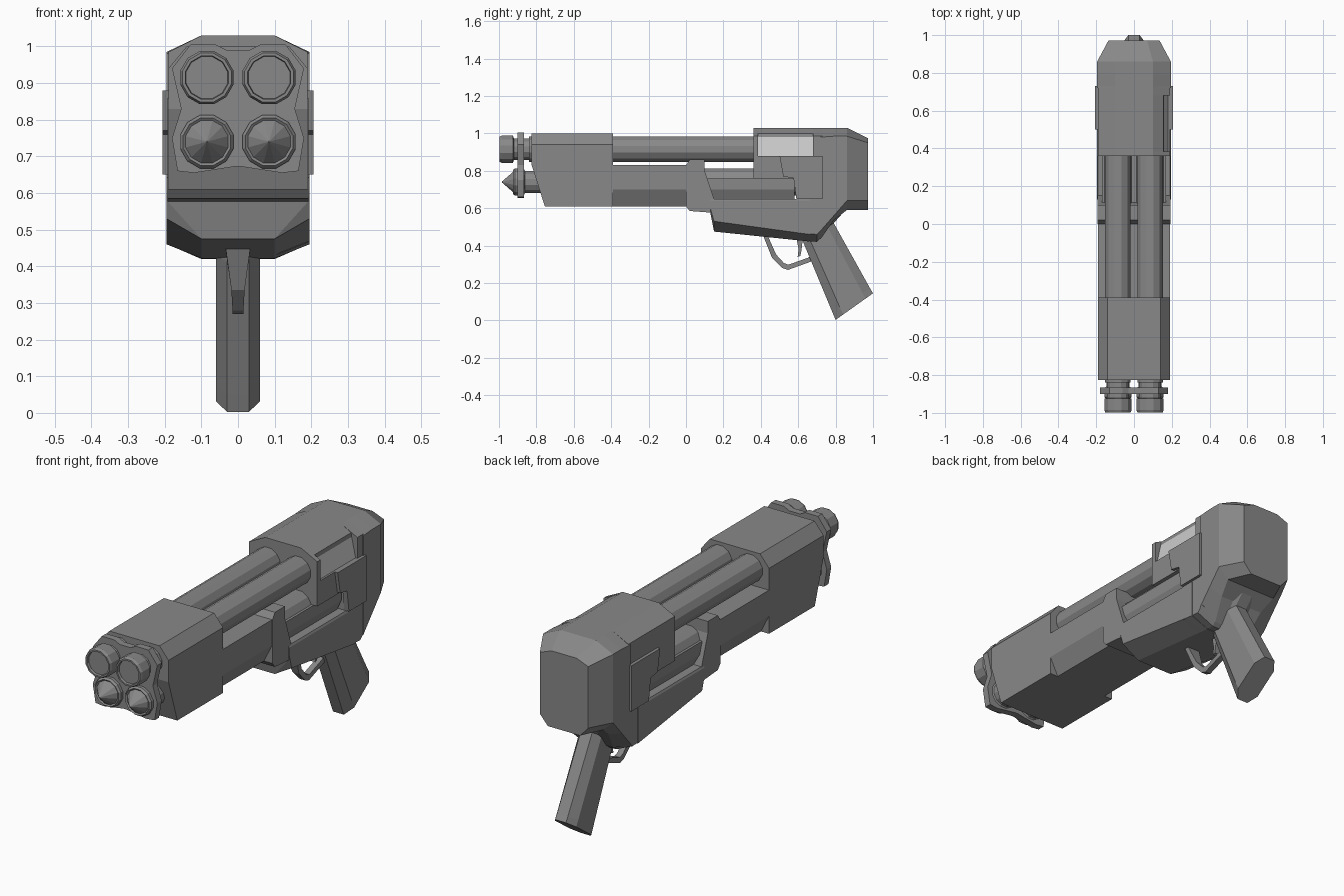
import bpy, bmesh, math
from mathutils import Vector

cube = bpy.data.objects.get("Cube")
if cube:
    bpy.data.objects.remove(cube, do_unlink=True)


def material(name, value):
    m = bpy.data.materials.new(name)
    m.use_nodes = True
    col = (value, value, value, 1)
    m.diffuse_color = col
    m.node_tree.nodes["Principled BSDF"].inputs["Base Color"].default_value = col
    return m


GREY = material("gunmetal grey", 0.25)
LIGHT = material("light steel", 0.6)


def loft(name, rings, light_rule=None):
    """Skin a closed solid through rings of 3D points."""
    bm = bmesh.new()
    vs = [[bm.verts.new(p) for p in r] for r in rings]
    n = len(rings[0])
    for a, b in zip(vs, vs[1:]):
        for i in range(n):
            j = (i + 1) % n
            bm.faces.new((a[i], a[j], b[j], b[i]))
    bm.faces.new(vs[0][::-1])
    bm.faces.new(vs[-1])
    bmesh.ops.recalc_face_normals(bm, faces=bm.faces)
    if light_rule:
        for f in bm.faces:
            f.material_index = int(light_rule(f))
    me = bpy.data.meshes.new(name)
    bm.to_mesh(me)
    bm.free()
    me.materials.append(GREY)
    me.materials.append(LIGHT)
    ob = bpy.data.objects.new(name, me)
    bpy.context.collection.objects.link(ob)
    return ob


def mirrored(half):
    """Close a right-hand outline (x, z) with its mirror image."""
    return half + [(-x, z) for x, z in reversed(half)]


def along_y(name, outline, y0, y1, rule=None):
    return loft(name, [[(x, y, z) for x, z in outline] for y in (y0, y1)], rule)


def along_x(name, profile, x0, x1):
    return loft(name, [[(x, y, z) for y, z in profile] for x in (x0, x1)])


def lathe(name, x, z, profile, sides=12):
    """Round part along y from (radius, y) pairs."""
    angles = [(i + 0.5) * math.tau / sides for i in range(sides)]
    return loft(name, [[(x + r * math.cos(a), y, z + r * math.sin(a))
                        for a in angles] for r, y in profile])


def body(name, sections):
    """Chamfered hull: y, top half width, top, half width, shoulder, hip, base half width, base."""
    rings = []
    for y, a, top, w, shoulder, hip, b, base in sections:
        half = [(a, top), (w, shoulder), (w, hip), (b, base)]
        rings.append([(x, y, z) for x, z in mirrored(half)])
    return loft(name, rings)


# Front housing: chamfered top, raked lower nose
along_y("housing_upper", mirrored([(.14, 1.0), (.19, .94), (.19, .83)]), -.825, -.39)
along_x("housing_lower", [(-.825, .83), (-.755, .61), (-.39, .61), (-.39, .83)], -.19, .19)

# Sliding foregrip and its rear bar
along_y("foregrip", mirrored([(.19, .83), (.19, .70), (.145, .61)]), -.39, .01)
along_y("foregrip_bar", mirrored([(.17, .76), (.17, .70), (.145, .645)]), 0, .58)

# Four barrels with muzzles
for side, sx in (("left", .085), ("right", -.085)):
    lathe(f"upper_barrel_{side}", sx, .915, [(.07, -.84), (.07, .5)])
    lathe(f"upper_muzzle_{side}", sx, .915,
          [(.06, -.82), (.06, -.92), (.075, -.925), (.075, -.985), (.069, -.998),
           (.061, -.998), (.059, -.985)])
    lathe(f"lower_barrel_{side}", sx, .74, [(.075, -.39), (.075, .62)])
    lathe(f"lower_muzzle_{side}", sx, .74,
          [(.062, -.76), (.062, -.86), (.075, -.87), (.075, -.915), (.067, -.925),
           (.06, -.92), (.002, -.985)])

# Clamp plate holding the muzzles together
along_y("muzzle_clamp", mirrored([(.03, .99), (.06, 1.005), (.13, 1.005), (.18, .94),
                                  (.155, .83), (.18, .75), (.165, .66), (.12, .655),
                                  (0.01, .672)]), -.9, -.865)

# Receiver collar, lower receiver, rear receiver and stock
along_x("receiver_collar", [(0, .61), (0, .83), (.02, .86), (.1, .86), (.1, .80),
                            (.15, .65), (.15, .575), (.02, .585)], -.192, .192)
body("lower_receiver", [
    (.13, .19, .65, .195, .64, .60, .19, .575),
    (.15, .19, .65, .195, .64, .53, .10, .475),
    (.66, .19, .65, .195, .64, .46, .10, .422)])
body("rear_receiver", [
    (.59, .19, .88, .192, .87, .467, .10, .43),
    (.70, .19, .88, .192, .87, .46, .10, .42),
    (.73, .19, .88, .192, .87, .49, .10, .45)])
body("stock", [
    (.72, .10, 1.03, .195, .98, .48, .10, .435),
    (.79, .10, 1.03, .195, .985, .56, .12, .535),
    (.86, .10, 1.03, .195, .985, .64, .14, .59),
    (.972, .07, .975, .135, .95, .64, .09, .59)])

# Top cover in three slices; the middle one carries the ejection port on its left
plain = [(.10, 1.03), (.19, .985), (.19, .76)]
ported = [(.10, 1.03), (.155, 1.0), (.158, .98), (.18, .88), (.19, .88), (.19, .76)]
along_y("cover_front", mirrored(plain), .36, .385)
along_y("cover_port", ported + [(-x, z) for x, z in reversed(plain)], .385, .68,
        lambda f: f.normal.x > .9 and f.calc_center_median().z > .9
        and f.calc_center_median().z < .96)
along_y("cover_rear", mirrored(plain), .68, .73)

# Raised side panels
panel = [(.50, .88), (.73, .88), (.73, .65), (.59, .65), (.575, .76), (.52, .77)]
along_x("side_panel_left", panel, .18, .206)
along_x("side_panel_right", panel, -.206, -.18)

# Pistol grip: octagonal sections between a front and a back point
grip = []
for front, back in (((.61, .45), (.87, .61)), ((.63, .41), (.79, .52)),
                    ((.78, .05), (.985, .17)), ((.80, .003), (1.0, .145))):
    f, b = Vector(front), Vector(back)
    ring = [(x, *f.lerp(b, t)) for x, t in ((.03, 0), (.06, .2), (.06, .8), (.03, 1))]
    grip.append(ring + [(-x, y, z) for x, y, z in reversed(ring)])
loft("grip", grip)

# Trigger guard ribbon and trigger
centre = Vector((.56, .42))
guard = []
for y, z, w in ((.41, .46, .035), (.46, .335, .018), (.515, .28, .015), (.545, .27, .015),
                (.67, .315, .015), (.72, .35, .015)):
    p = Vector((y, z))
    q = p + (centre - p).normalized() * .028
    guard.append([(-w, *p), (w, *p), (w, *q), (-w, *q)])
loft("trigger_guard", guard)
along_x("trigger", [(.59, .44), (.625, .44), (.618, .38), (.612, .345), (.597, .34),
                    (.602, .38)], -.013, .013)
